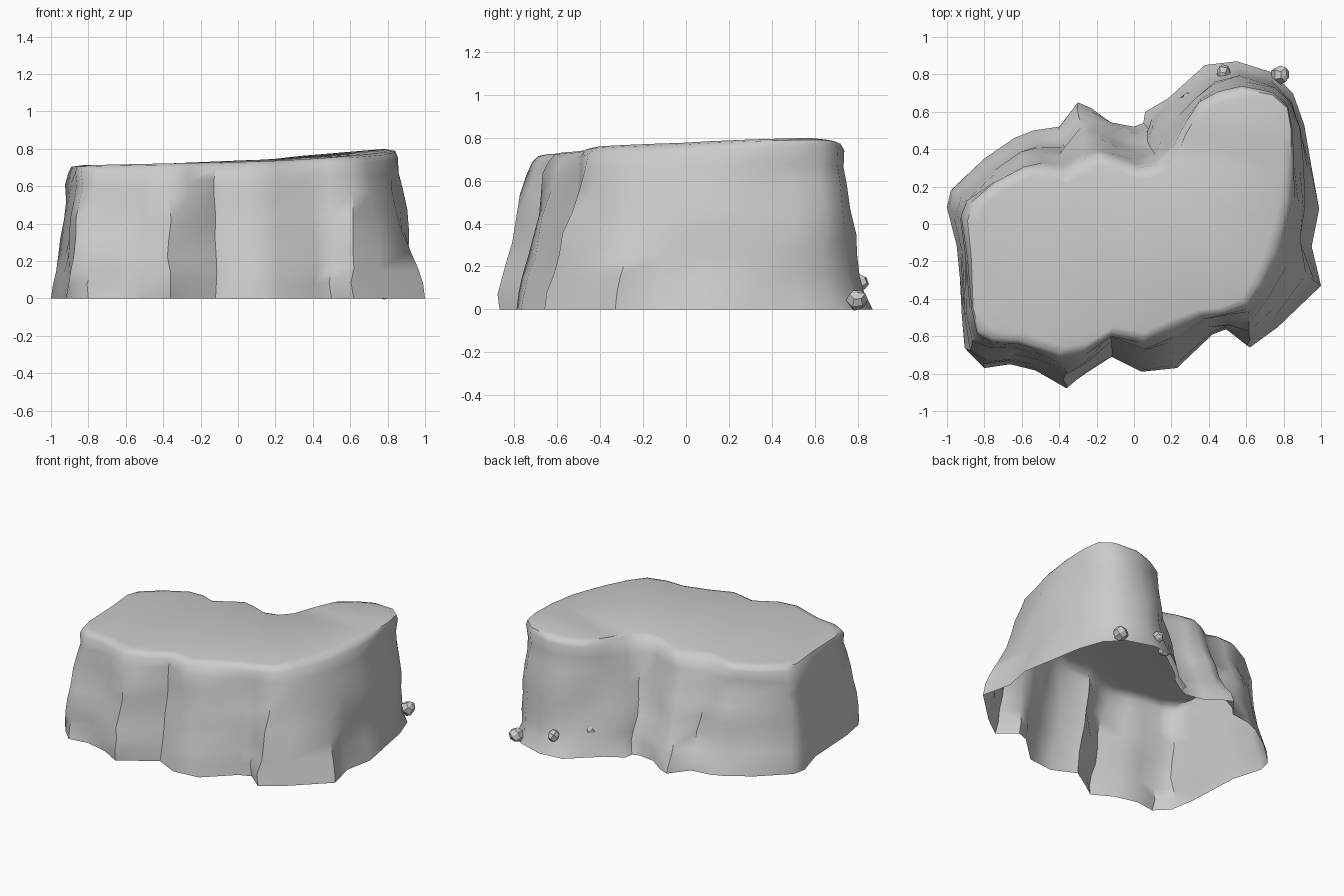
import bpy, bmesh, random
from mathutils import Vector, noise

if "Cube" in bpy.data.objects:
    bpy.data.objects.remove(bpy.data.objects["Cube"])

random.seed(4)

# Matching outlines, counter-clockwise from the right: foot (z = 0) and plateau rim
FOOT = [(1.0, -.33), (.95, -.12), (.99, .08), (.95, .30), (.91, .53), (.85, .70), (.74, .81),
        (.55, .87), (.38, .85), (.28, .76), (.18, .67), (.06, .60), (.05, .54), (0, .52),
        (-.12, .54), (-.23, .62), (-.30, .65), (-.40, .52), (-.54, .50), (-.64, .46),
        (-.80, .35), (-.98, .18), (-1.0, .09), (-.94, -.12), (-.92, -.5), (-.89, -.68),
        (-.80, -.77), (-.66, -.75), (-.5, -.79), (-.36, -.87), (-.26, -.80), (-.12, -.71),
        (.04, -.79), (.23, -.77), (.42, -.59), (.5, -.56), (.62, -.66), (.77, -.55)]
RIM = [(.74, -.15), (.79, 0), (.82, .12), (.84, .32), (.84, .50), (.82, .62), (.74, .69),
       (.58, .72), (.46, .69), (.36, .64), (.29, .52), (.22, .36), (.13, .28), (.02, .26),
       (-.10, .32), (-.19, .34), (-.28, .29), (-.38, .24), (-.47, .28), (-.58, .28),
       (-.74, .20), (-.86, .10), (-.89, .02), (-.87, -.18), (-.86, -.45), (-.83, -.57),
       (-.75, -.61), (-.62, -.62), (-.52, -.65), (-.40, -.69), (-.27, -.67), (-.12, -.58),
       (.05, -.61), (.20, -.54), (.36, -.48), (.48, -.47), (.60, -.42), (.67, -.31)]


def top_height(x, y):
    return .73 + .02 * x + .05 * max(x, 0) ** 2 + .03 * max(y, 0) * (x > 0)


def flare(x, y):
    # The back lobe narrows quickly above a low skirt; other walls slope evenly
    if x > .25 and y > .5:
        return .45
    if y < -.5:
        return 1.15
    return .9


# Cliff: lofted rings from foot to rim, open underneath
bm = bmesh.new()
rings = []
for u in (0, .1, .2, .33, .46, .6, .74, .86, .95):
    ring = []
    for (fx, fy), (rx, ry) in zip(FOOT, RIM):
        foot, rim = Vector((fx, fy, 0)), Vector((rx, ry, 0))
        p = foot.lerp(rim, .9 * u ** flare(fx, fy))
        z = u * top_height(rx, ry)
        if 0 < u < .9:
            n = noise.noise_vector(Vector((p.x * 4, p.y * 4, z * 5)))
            p += Vector((n.x, n.y, 0)) * .035
            z += n.z * .02
        ring.append(bm.verts.new((p.x, p.y, z)))
    rings.append(ring)

# Rounded rim and the gently sloping plateau
centre = Vector((.1, -.1, 0))
for s, dz in ((1, -.008), (.94, 0)):
    ring = []
    for x, y in RIM:
        p = centre.lerp(Vector((x, y, 0)), s)
        ring.append(bm.verts.new((p.x, p.y, top_height(x, y) + dz)))
    rings.append(ring)
count = len(FOOT)
for low, high in zip(rings, rings[1:]):
    for i in range(count):
        j = (i + 1) % count
        bm.faces.new((low[i], low[j], high[j], high[i]))
cap = bm.faces.new(rings[-1])
bmesh.ops.triangulate(bm, faces=[cap])
mesh = bpy.data.meshes.new("rock_plateau")
bm.to_mesh(mesh)
bm.free()
rock = bpy.data.objects.new("rock_plateau", mesh)
bpy.context.collection.objects.link(rock)
bpy.context.view_layer.objects.active = rock
rock.select_set(True)
bpy.ops.object.shade_smooth_by_angle(angle=.8)

# Small stones on the back skirt
for i, (x, y, z, r) in enumerate([(.785, .80, .045, .052), (.48, .81, .125, .042),
                                  (.29, .66, .165, .046), (.79, .66, .17, .032)]):
    bpy.ops.mesh.primitive_uv_sphere_add(segments=6, ring_count=4, radius=r, location=(x, y, z),
                                         rotation=[random.uniform(0, 3) for _ in range(3)])
    stone = bpy.context.object
    stone.name = f"stone_{i + 1}"
    for v in stone.data.vertices:
        v.co *= random.uniform(.85, 1.08)
